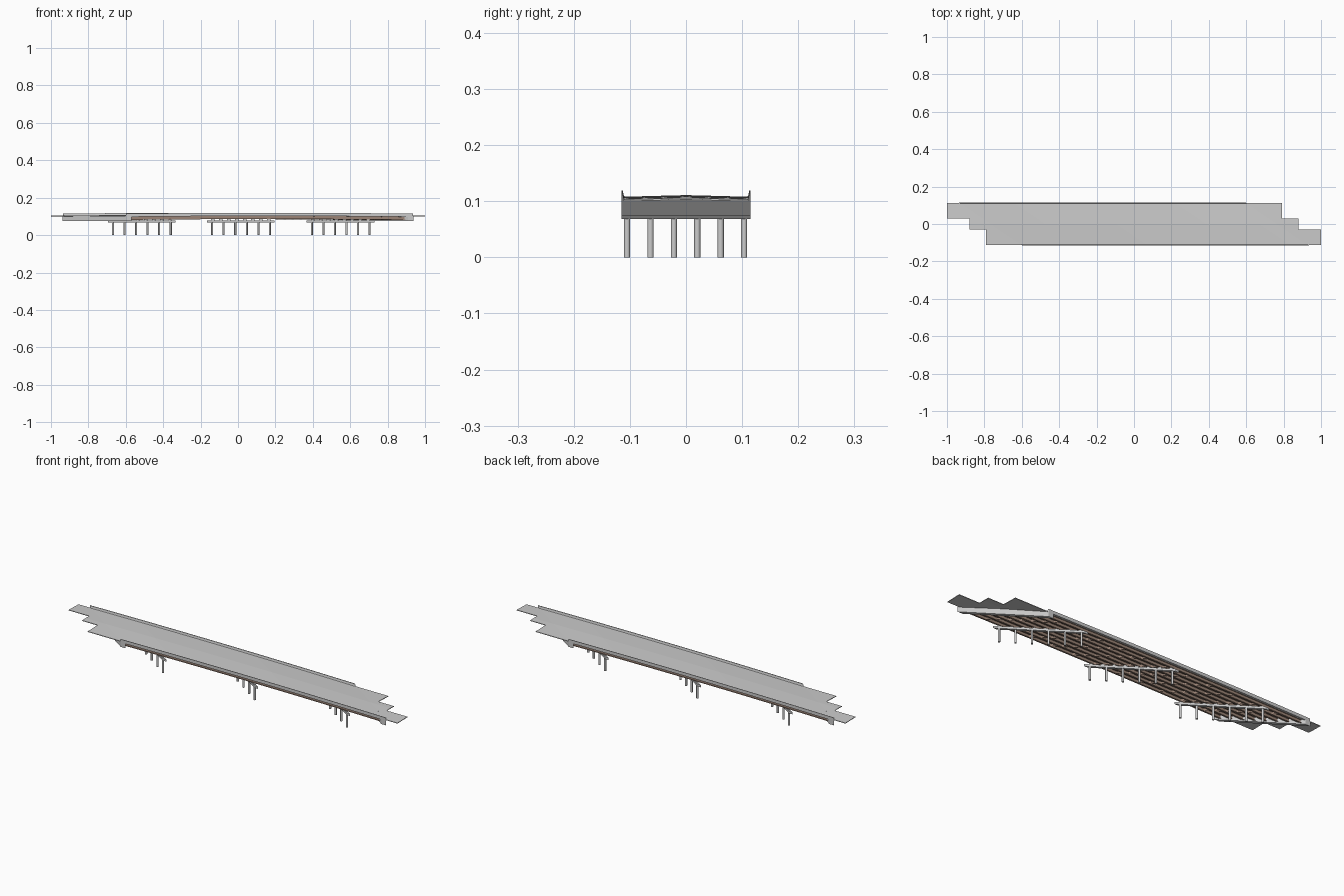
import bpy, bmesh, math

if "Cube" in bpy.data.objects:
    bpy.data.objects.remove(bpy.data.objects["Cube"])

K = 1.48          # skew: x shift per unit y
T = 0.765         # half length of the deck along its centre line
W = 0.115         # half width
BENTS = (-0.515, 0.015, 0.548)


def material(name, color):
    m = bpy.data.materials.new(name)
    m.diffuse_color = (*color, 1)
    m.use_nodes = True
    m.node_tree.nodes["Principled BSDF"].inputs["Base Color"].default_value = m.diffuse_color
    return m


concrete = material("concrete", (0.58, 0.59, 0.56))
steel = material("weathered_steel", (0.33, 0.23, 0.18))


def camber(t):
    return 0.005 * (1 - (t / T) ** 2)


def finish(name, bm, mat):
    bmesh.ops.recalc_face_normals(bm, faces=bm.faces)
    me = bpy.data.meshes.new(name)
    bm.to_mesh(me)
    bm.free()
    me.materials.append(mat)
    ob = bpy.data.objects.new(name, me)
    bpy.context.collection.objects.link(ob)
    return ob


def loft(name, section, mat, n=16, t0=-T, t1=T):
    """Sweep a (y, z) outline along the bridge with skewed ends and camber."""
    bm = bmesh.new()
    rings = []
    for i in range(n + 1):
        t = t0 + (t1 - t0) * i / n
        rings.append([bm.verts.new((t - K * y, y, z + camber(t))) for y, z in section])
    m = len(section)
    for a, b in zip(rings, rings[1:]):
        for j in range(m):
            bm.faces.new((a[j], a[(j + 1) % m], b[(j + 1) % m], b[j]))
    bm.faces.new(rings[0])
    bm.faces.new(rings[-1])
    return finish(name, bm, mat)


def skew_beam(name, t, half_x, y0, y1, z0, z1, mat):
    """Straight crosswise beam following the skew angle."""
    bm = bmesh.new()
    bot, top = [], []
    for s, y in ((-1, y0), (1, y0), (1, y1), (-1, y1)):
        x = t + s * half_x - K * y
        bot.append(bm.verts.new((x, y, z0)))
        top.append(bm.verts.new((x, y, z1)))
    bm.faces.new(bot)
    bm.faces.new(top)
    for j in range(4):
        k = (j + 1) % 4
        bm.faces.new((bot[j], bot[k], top[k], top[j]))
    return finish(name, bm, mat)


# Crowned deck slab
loft("deck", [(-W, 0.0975), (W, 0.0975), (W, 0.103), (0, 0.106), (-W, 0.103)], concrete)

# Tapered parapets on both edges
for s, side in ((-1, "front"), (1, "back")):
    loft(side + "_parapet", [(s * W, 0.102), (s * W, 0.1145), (s * 0.1125, 0.1145),
                             (s * 0.1115, 0.107), (s * 0.109, 0.102)], concrete)

# Steel I-girders
GIRDERS = [-0.101 + 0.202 * i / 7 for i in range(8)]
f, w = 0.0042, 0.0008
for i, y in enumerate(GIRDERS):
    loft(f"girder_{i}", [(y - f, 0.081), (y + f, 0.081), (y + f, 0.0822), (y + w, 0.0822),
                         (y + w, 0.0965), (y + f, 0.0965), (y + f, 0.0977), (y - f, 0.0977),
                         (y - f, 0.0965), (y - w, 0.0965), (y - w, 0.0822), (y - f, 0.0822)], steel)

# Cross frames between girders
for i in range(1, 12):
    t = -T + 2 * T * i / 12
    c = camber(t)
    skew_beam(f"cross_frame_{i}", t, 0.0015, GIRDERS[0], GIRDERS[-1], 0.085 + c, 0.094 + c, steel)

# Abutments
for s, side in ((-1, "left"), (1, "right")):
    skew_beam(side + "_abutment", s * (T - 0.012), 0.014, -W, W, 0.075, 0.099, concrete)

# Bents: cap, columns and bearings
for b, t in enumerate(BENTS):
    skew_beam(f"bent_cap_{b}", t, 0.011, -W, W, 0.068, 0.079, concrete)
    bm = bmesh.new()
    for i in range(6):
        y = -0.105 + 0.0417 * i
        r = bmesh.ops.create_cone(bm, cap_ends=True, segments=16, radius1=0.0055,
                                  radius2=0.0055, depth=0.069)
        bmesh.ops.translate(bm, verts=r["verts"], vec=(t - K * y, y, 0.0345))
    ob = finish(f"bent_columns_{b}", bm, concrete)
    bpy.context.view_layer.objects.active = ob
    ob.select_set(True)
    bpy.ops.object.shade_smooth_by_angle()
    ob.select_set(False)
    for i, y in enumerate(GIRDERS):
        skew_beam(f"bearing_{b}_{i}", t, 0.005, y - 0.003, y + 0.003, 0.078, 0.0815 + camber(t), concrete)

# Stepped approach slabs, the right one being the left one turned around
STRIPS = ((0.112, 0.03, 1.0), (0.03, 0.0, 0.88), (0.0, -0.03, 0.88), (-0.03, -0.112, 0.79))
for s, side in ((1, "left"), (-1, "right")):
    bm = bmesh.new()
    for ya, yb, x in STRIPS:
        pts = ((-x, ya), (-T - K * ya, ya), (-T - K * yb, yb), (-x, yb))
        layers = [[bm.verts.new((s * px, s * py, 0.106 - 0.026 * abs(py) - d)) for px, py in pts]
                  for d in (0, 0.003)]
        bm.faces.new(layers[0])
        bm.faces.new(layers[1])
        for j in range(4):
            k = (j + 1) % 4
            bm.faces.new((layers[0][j], layers[0][k], layers[1][k], layers[1][j]))
    finish(side + "_approach_slab", bm, concrete)
